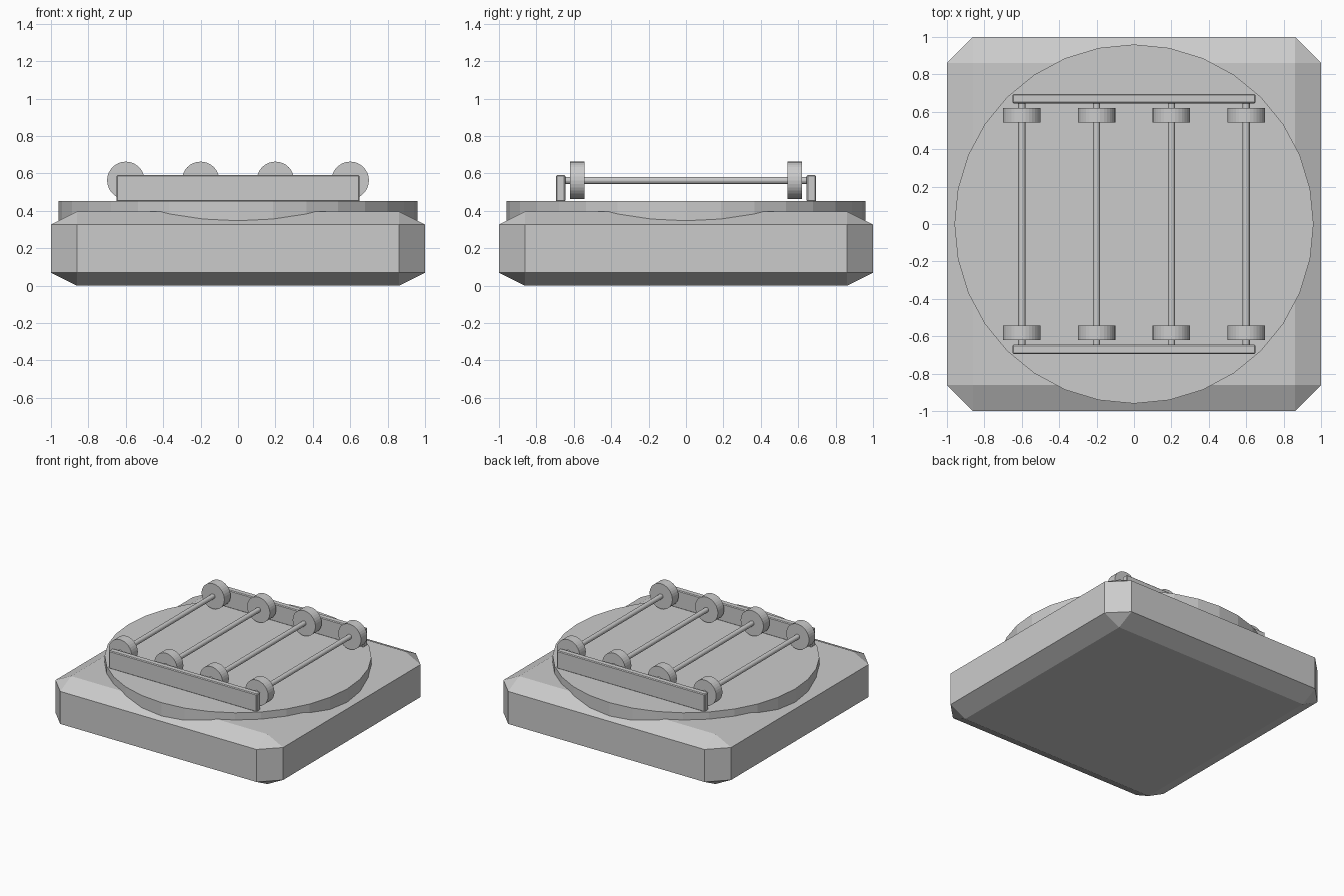
import bpy, bmesh
from math import pi
from mathutils import Matrix

if "Cube" in bpy.data.objects:
    bpy.data.objects.remove(bpy.data.objects["Cube"])


def finish(bm, name):
    mesh = bpy.data.meshes.new(name)
    bm.to_mesh(mesh)
    bm.free()
    obj = bpy.data.objects.new(name, mesh)
    bpy.context.collection.objects.link(obj)
    return obj


def box(name, center, size, bevel, z_scale=1.0):
    """Chamfered box; the chamfer is squashed vertically by z_scale."""
    bm = bmesh.new()
    bmesh.ops.create_cube(bm, size=1)
    bmesh.ops.scale(bm, vec=(size[0], size[1], size[2] / z_scale), verts=bm.verts)
    bmesh.ops.bevel(bm, geom=bm.edges[:], offset=bevel, segments=1,
                    profile=0.5, affect='EDGES')
    bmesh.ops.scale(bm, vec=(1, 1, z_scale), verts=bm.verts)
    bmesh.ops.translate(bm, vec=center, verts=bm.verts)
    return finish(bm, name)


def cylinder(name, center, radius, depth, sides=32, along_y=False):
    bm = bmesh.new()
    bmesh.ops.create_cone(bm, cap_ends=True, segments=sides,
                          radius1=radius, radius2=radius, depth=depth)
    if along_y:
        bmesh.ops.rotate(bm, matrix=Matrix.Rotation(pi / 2, 3, 'X'), verts=bm.verts)
    bmesh.ops.translate(bm, vec=center, verts=bm.verts)
    return finish(bm, name)


# Chamfered square base and round turntable
box("base", (0, 0, 0.198), (2, 2, 0.396), 0.138, z_scale=0.5)
cylinder("turntable", (0, 0, 0.376), 0.96, 0.154)

# Side rails
for label, s in (("front", -1), ("back", 1)):
    box(f"{label}_rail", (0, s * 0.67, 0.52), (1.3, 0.05, 0.142), 0.006)

# Four axles, each with a pair of wheels
for i, x in enumerate((-0.6, -0.2, 0.2, 0.6), 1):
    cylinder(f"axle_{i}", (x, 0, 0.563), 0.019, 1.3, along_y=True)
    for label, s in (("front", -1), ("back", 1)):
        cylinder(f"{label}_wheel_{i}", (x, s * 0.582, 0.563), 0.1, 0.078, along_y=True)
